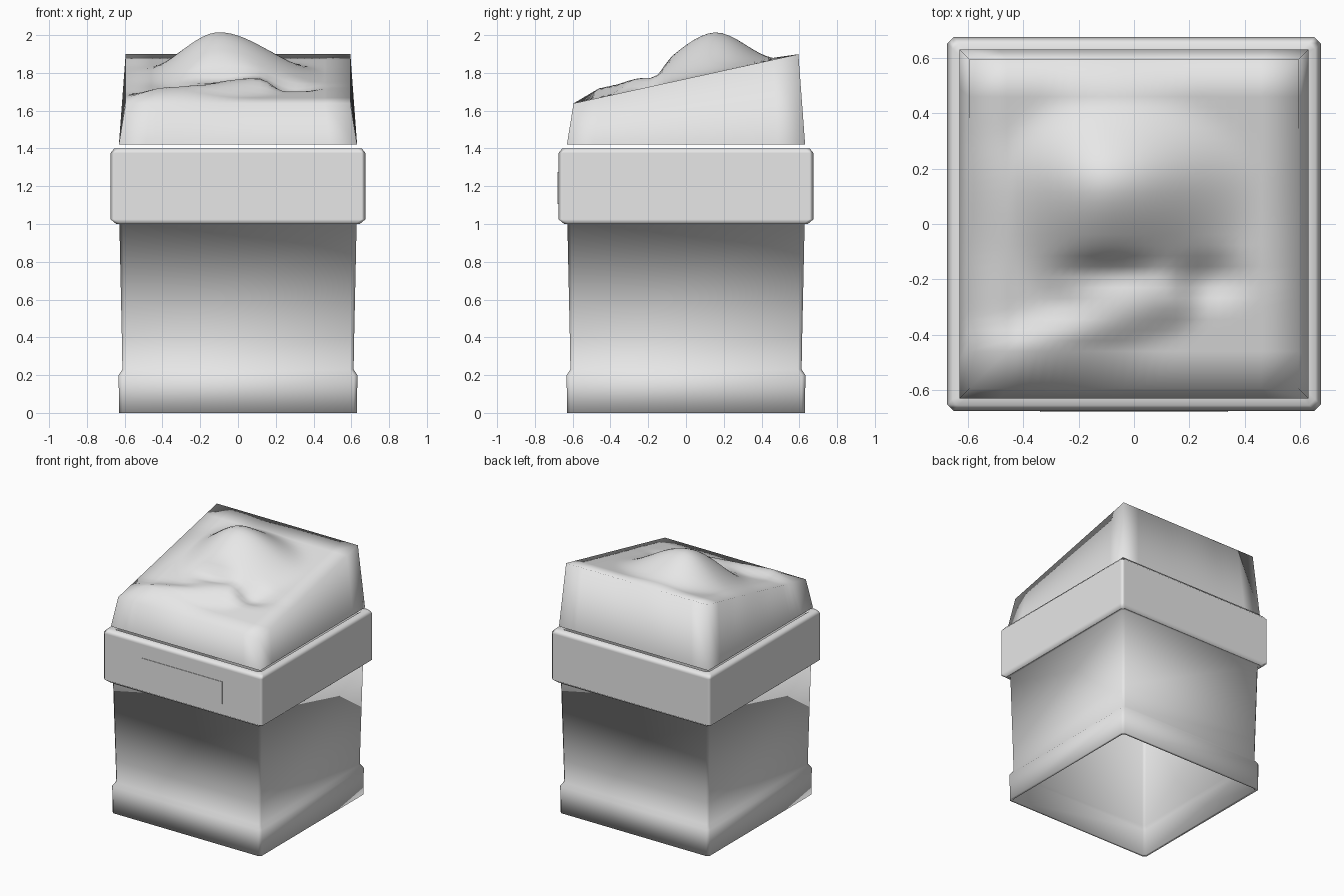
import bpy, bmesh, math
from mathutils import Vector

if "Cube" in bpy.data.objects:
    bpy.data.objects.remove(bpy.data.objects["Cube"])

grey = bpy.data.materials.new("light_grey")
grey.diffuse_color = (0.8, 0.8, 0.8, 1)
grey.use_nodes = True
grey.node_tree.nodes["Principled BSDF"].inputs["Base Color"].default_value = grey.diffuse_color


def finish(bm, name):
    bmesh.ops.recalc_face_normals(bm, faces=bm.faces)
    me = bpy.data.meshes.new(name)
    for f in bm.faces:
        f.smooth = True
    bm.to_mesh(me)
    bm.free()
    me.materials.append(grey)
    ob = bpy.data.objects.new(name, me)
    bpy.context.collection.objects.link(ob)
    return ob


def square_loft(name, profile, cut):
    """Loft (half_width, z) rings with chamfered corners; profile runs outside bottom to top."""
    bm = bmesh.new()
    rings = []
    for h, z in profile:
        ring = []
        for sx, sy in ((1, 1), (-1, 1), (-1, -1), (1, -1)):
            a, b = (sx * h, sy * (h - cut)), (sx * (h - cut), sy * h)
            for p in ((a, b) if sx * sy > 0 else (b, a)):
                ring.append(bm.verts.new((p[0], p[1], z)))
        rings.append(ring)
    for lo, hi in zip(rings, rings[1:]):
        for i in range(8):
            j = (i + 1) % 8
            bm.faces.new((lo[i], lo[j], hi[j], hi[i]))
    ob = finish(bm, name)
    return ob


# hollow bin body with its base band, open underneath
square_loft("bin_body", [(0.595, 1.0), (0.585, 0.22), (0.605, 0.2), (0.61, 0.0),
                         (0.63, 0.0), (0.632, 0.2), (0.612, 0.23),
                         (0.615, 0.4), (0.628, 1.0), (0.645, 1.0)], 0.018)

# heavy rim band with chamfered edges
rim = square_loft("bin_rim", [(0.645, 1.0), (0.675, 1.025), (0.675, 1.375),
                              (0.655, 1.4), (0.62, 1.4), (0.605, 1.38), (0.595, 1.0)], 0.022)
wn = rim.modifiers.new("weighted", 'WEIGHTED_NORMAL')
wn.keep_sharp = False
wn.weight = 100

# thin front plate
bm = bmesh.new()
bmesh.ops.create_cube(bm, size=1)
for v in bm.verts:
    v.co = Vector((v.co.x * 0.68, -0.676 + v.co.y * 0.006, 1.19 + v.co.z * 0.17))
plate = finish(bm, "front_plate")
for p in plate.data.polygons:
    p.use_smooth = False


# filled bag: sloping top with a lump and a crumpled fold
def step(d):
    t = max(0.0, 1 - d)
    return t * t * (3 - 2 * t)


def height(x, y):
    z = 1.64 + (y + 0.59) * 0.26 / 1.19
    dx, dy = x + 0.1, y - 0.13
    d = math.hypot(dx / (0.42 if dx < 0 else 0.56), dy / (0.5 if dy < 0 else 0.38))
    z += 0.215 * step(d)
    # fold ridge running from the front left corner
    a, ab = Vector((-0.42, -0.46)), Vector((0.54, 0.18))
    p = Vector((x, y)) - a
    t = min(1, max(0, p.dot(ab) / ab.dot(ab)))
    z += 0.05 * step((p - ab * t).length / 0.14)
    # hollows between lump and fold
    z -= 0.05 * step(math.hypot((x + 0.1) / 0.25, (y + 0.17) / 0.09))
    z -= 0.04 * step(math.hypot((x - 0.28) / 0.2, (y + 0.2) / 0.12))
    return z


coords = [-0.595] + [-0.46 + 0.92 * i / 24 for i in range(25)] + [0.595]
n = len(coords)
bm = bmesh.new()
g = [[bm.verts.new((x, y, height(x, y))) for x in coords] for y in coords]
for j in range(n - 1):
    for i in range(n - 1):
        bm.faces.new((g[j][i], g[j][i + 1], g[j + 1][i + 1], g[j + 1][i]))
# bag sides flare slightly down to the rim
loop = (g[0][:-1] + [g[j][-1] for j in range(n - 1)]
        + g[-1][:0:-1] + [g[j][0] for j in range(n - 1, 0, -1)])
low = [bm.verts.new((v.co.x * 1.06, v.co.y * 1.06, 1.42)) for v in loop]
for i in range(len(loop)):
    k = (i + 1) % len(loop)
    bm.faces.new((loop[i], low[i], low[k], loop[k]))
finish(bm, "filled_bag")
